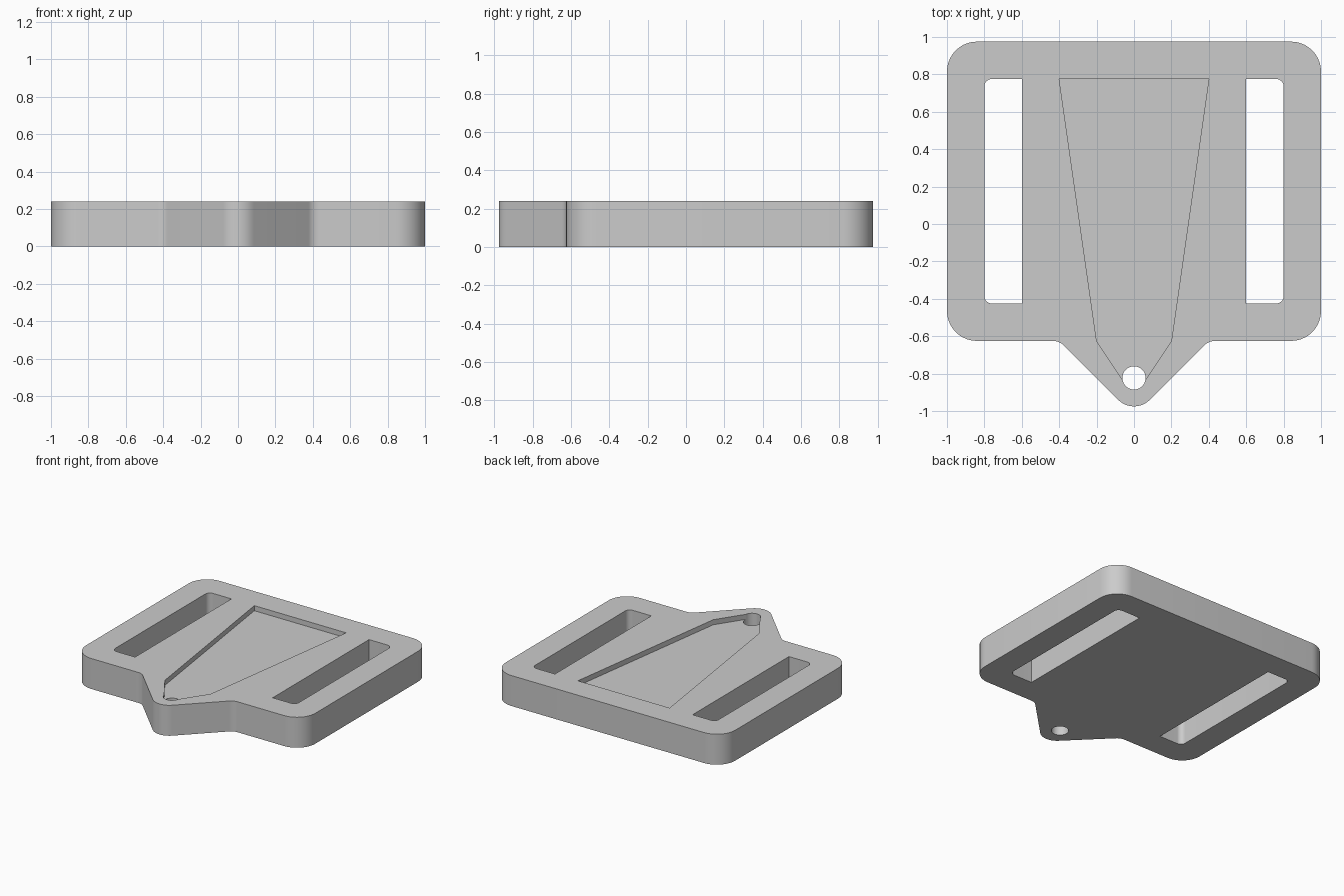
import bpy
import bmesh
import math
from mathutils import Vector

cube = bpy.data.objects.get("Cube")
if cube:
    bpy.data.objects.remove(cube, do_unlink=True)

HEIGHT = 0.24
POCKET_DEPTH = 0.04

grey = bpy.data.materials.new("plain grey")
grey.use_nodes = True
colour = (0.6, 0.6, 0.6, 1)
grey.diffuse_color = colour
grey.node_tree.nodes["Principled BSDF"].inputs["Base Color"].default_value = colour


def rounded(corners, steps=10):
    """Turn (x, y, radius) corners into an outline with filleted corners."""
    points = []
    for i, (x, y, r) in enumerate(corners):
        p = Vector((x, y))
        if r == 0:
            points.append(p)
            continue
        a = (Vector(corners[i - 1][:2]) - p).normalized()
        b = (Vector(corners[(i + 1) % len(corners)][:2]) - p).normalized()
        half = a.angle(b) / 2
        centre = p + (a + b).normalized() * r / math.sin(half)
        start = p + a * r / math.tan(half) - centre
        end = p + b * r / math.tan(half) - centre
        sweep = math.atan2(start.x * end.y - start.y * end.x, start.dot(end))
        for k in range(steps + 1):
            t = sweep * k / steps
            c, s = math.cos(t), math.sin(t)
            points.append(centre + Vector((start.x * c - start.y * s,
                                           start.x * s + start.y * c)))
    return points


def mirrored(half):
    """Complete a symmetric outline from its +x half."""
    return half + [(-x, y, r) for x, y, r in reversed(half) if x > 0]


def prism(name, outline, z0, z1):
    bm = bmesh.new()
    face = bm.faces.new([bm.verts.new((p.x, p.y, z0)) for p in outline])
    top = bmesh.ops.extrude_face_region(bm, geom=[face])["geom"]
    bmesh.ops.translate(bm, vec=(0, 0, z1 - z0),
                        verts=[v for v in top if isinstance(v, bmesh.types.BMVert)])
    bmesh.ops.recalc_face_normals(bm, faces=bm.faces)
    mesh = bpy.data.meshes.new(name)
    bm.to_mesh(mesh)
    bm.free()
    mesh.materials.append(grey)
    obj = bpy.data.objects.new(name, mesh)
    bpy.context.collection.objects.link(obj)
    return obj


# Plate with rounded corners and a pointed front tab
plate = prism("buckle_plate", rounded(mirrored([
    (0, -1.025, 0.12), (0.4, -0.625, 0.08),
    (1, -0.625, 0.16), (1, 0.975, 0.16)])), 0, HEIGHT)

# Strap slots, rounded on their outer side only
cutters = []
for side, label in ((1, "left"), (-1, "right")):
    slot = [(0.6, -0.425, 0), (0.8, -0.425, 0.04), (0.8, 0.775, 0.04), (0.6, 0.775, 0)]
    cutters.append(prism(label + "_slot_cutter",
                         rounded([(side * x, y, r) for x, y, r in slot]), -0.1, 0.4))

# Shallow tapering pocket that runs into the tab hole
cutters.append(prism("pocket_cutter", rounded(mirrored([
    (0.05, -0.85, 0), (0.2, -0.625, 0), (0.4, 0.775, 0)])),
    HEIGHT - POCKET_DEPTH, 0.4))

# Round hole through the tab
circle = [Vector((0.062 * math.cos(a), -0.823 + 0.062 * math.sin(a)))
          for a in (math.tau * k / 40 for k in range(40))]
cutters.append(prism("tab_hole_cutter", circle, -0.1, 0.4))

# Cut the openings, then discard the cutters
bpy.context.view_layer.objects.active = plate
plate.select_set(True)
for cutter in cutters:
    cutter.hide_render = True
    cut = plate.modifiers.new(cutter.name, "BOOLEAN")
    cut.operation = "DIFFERENCE"
    cut.solver = "EXACT"
    cut.object = cutter
    bpy.ops.object.modifier_apply(modifier=cut.name)
    bpy.data.objects.remove(cutter, do_unlink=True)
bpy.ops.object.shade_smooth_by_angle(angle=math.radians(30))
